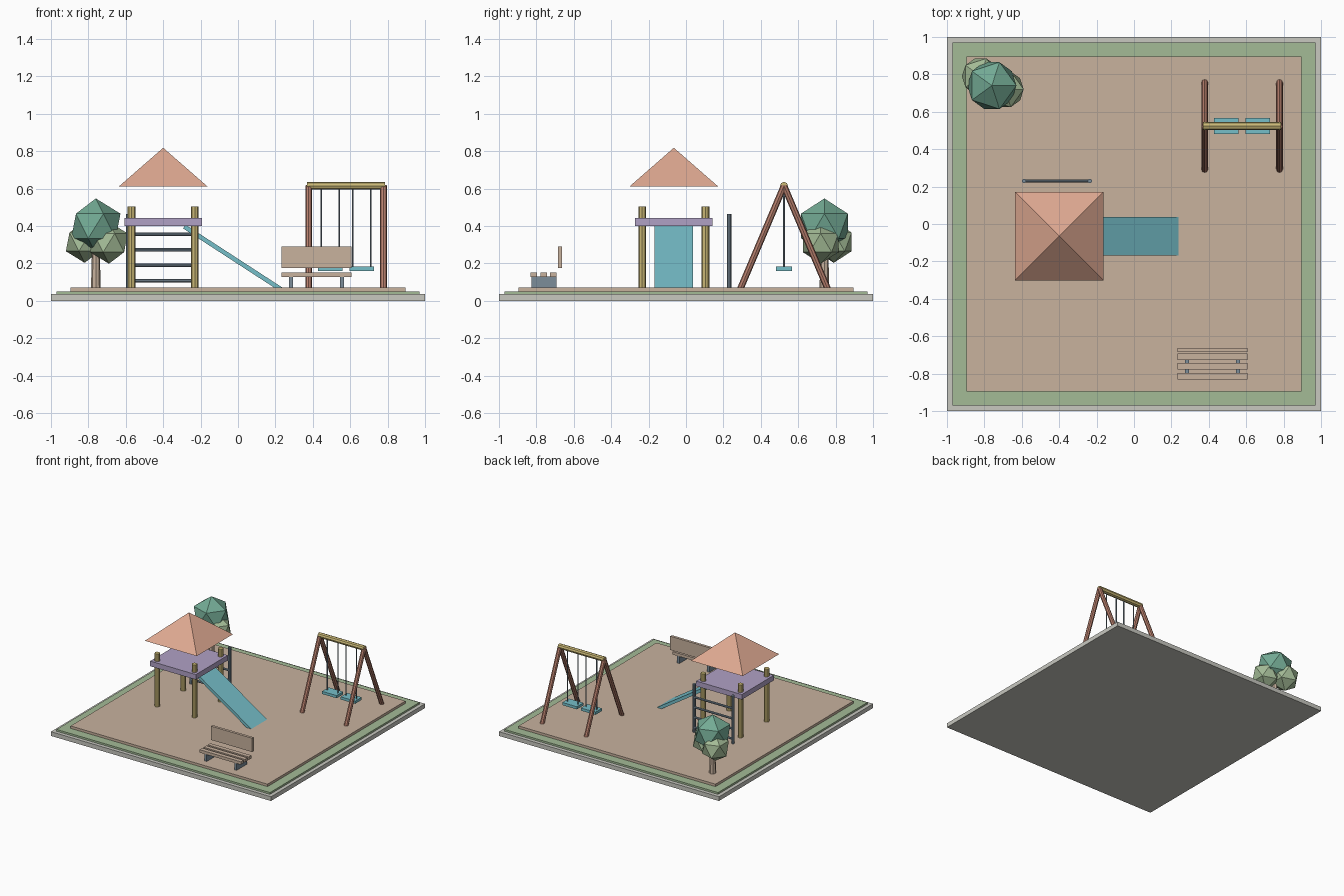
import bpy, bmesh
from math import radians, pi, sqrt
from mathutils import Vector, Matrix

cube = bpy.data.objects.get("Cube")
if cube:
    bpy.data.objects.remove(cube, do_unlink=True)


def material(name, *rgb):
    linear = [(c / 255 / 12.92) if c < 11 else ((c / 255 + 0.055) / 1.055) ** 2.4 for c in rgb]
    mat = bpy.data.materials.new(name)
    mat.use_nodes = True
    mat.diffuse_color = (*linear, 1)
    mat.node_tree.nodes["Principled BSDF"].inputs["Base Color"].default_value = (*linear, 1)
    return mat


concrete = material("concrete", 200, 200, 192)
grass = material("leaf green", 163, 187, 150)
tan = material("tan", 200, 178, 158)
yellow = material("yellow wood", 202, 184, 118)
purple = material("lilac", 176, 161, 197)
terracotta = material("terracotta", 222, 168, 145)
cyan = material("cyan plastic", 118, 191, 201)
brown = material("red brown wood", 184, 128, 110)
steel = material("slate steel", 124, 141, 154)
teal = material("teal green", 115, 170, 148)


def finish(name, bm, mat):
    mesh = bpy.data.meshes.new(name)
    bm.to_mesh(mesh)
    bm.free()
    mesh.materials.append(mat)
    obj = bpy.data.objects.new(name, mesh)
    bpy.context.collection.objects.link(obj)
    return obj


def box(name, mat, center, size, tilt=0):
    """Box about a centre, tilted around the y axis."""
    bm = bmesh.new()
    matrix = (Matrix.Translation(center) @ Matrix.Rotation(tilt, 4, "Y")
              @ Matrix.Diagonal((*size, 1)))
    bmesh.ops.create_cube(bm, size=1, matrix=matrix)
    return finish(name, bm, mat)


def rod(name, mat, start, end, radius, end_radius=None, sides=8):
    """Faceted cylinder or cone between two points."""
    start, end = Vector(start), Vector(end)
    axis = end - start
    turn = axis.to_track_quat("Z", "Y").to_matrix().to_4x4()
    bm = bmesh.new()
    bmesh.ops.create_cone(
        bm, cap_ends=True, segments=sides, radius1=radius,
        radius2=radius if end_radius is None else end_radius, depth=axis.length,
        matrix=Matrix.Translation((start + end) / 2) @ turn)
    return finish(name, bm, mat)


def foliage(name, mat, center, radius):
    bm = bmesh.new()
    bmesh.ops.create_icosphere(bm, subdivisions=1, radius=radius,
                               matrix=Matrix.Translation(center))
    return finish(name, bm, mat)


# Stepped ground
GROUND = 0.07
box("base_slab", concrete, (0, 0, 0.0175), (2, 2, 0.035))
box("grass_layer", grass, (0, 0, 0.0425), (1.94, 1.94, 0.015))
box("sand_layer", tan, (0, 0, 0.06), (1.79, 1.79, 0.02))

# Play tower: posts, deck and floating pyramid roof
TX, TY = -0.4, -0.065
for sx, side in ((-1, "right"), (1, "left")):
    for sy, end in ((-1, "front"), (1, "back")):
        x, y = TX + sx * 0.169, TY + sy * 0.169
        rod(f"tower_post_{end}_{side}", yellow, (x, y, GROUND), (x, y, 0.505), 0.021)
box("tower_deck", purple, (TX, TY, 0.421), (0.415, 0.415, 0.042))

bm = bmesh.new()
bmesh.ops.create_cone(
    bm, cap_ends=True, segments=4, radius1=0.236 * sqrt(2), radius2=0, depth=0.206,
    matrix=Matrix.Translation((TX, TY, 0.715)) @ Matrix.Rotation(pi / 4, 4, "Z"))
finish("tower_roof", bm, terracotta)

# Slide
box("slide", cyan, (-0.024, TY, 0.226), (0.627, 0.205, 0.024), radians(33))

# Ladder behind the tower
LY = 0.23
for x, side in ((-0.588, "right"), (-0.236, "left")):
    rod(f"ladder_rail_{side}", steel, (x, LY, GROUND), (x, LY, 0.465), 0.012)
for i in range(4):
    z = 0.107 + i * 0.083
    rod(f"ladder_rung_{i + 1}", steel, (-0.588, LY, z), (-0.236, LY, z), 0.009)

# Swing frame
SY, TOP = 0.524, 0.615
for x, side in ((0.378, "right"), (0.778, "left")):
    for s, end in ((-1, "front"), (1, "back")):
        rod(f"swing_leg_{end}_{side}", brown, (x, SY + s * 0.233, 0.065), (x, SY, TOP), 0.0175)
rod("swing_bar", yellow, (0.37, SY, TOP), (0.786, SY, TOP), 0.021)

# Swing seats and chains
for x, side in ((0.493, "right"), (0.662, "left")):
    box(f"swing_seat_{side}", cyan, (x, SY, 0.171), (0.132, 0.084, 0.022))
    for s, edge in ((-1, "outer"), (1, "inner")):
        cx = x + s * 0.048
        rod(f"swing_chain_{side}_{edge}", steel, (cx, SY, 0.175), (cx, SY, TOP), 0.0045, sides=6)

# Bench
BX = 0.42
for i in range(3):
    box(f"bench_slat_{i + 1}", tan, (BX, -0.813 + i * 0.052, 0.14), (0.374, 0.035, 0.024))
box("bench_back", tan, (BX, -0.673, 0.233), (0.374, 0.022, 0.113))
for s, side in ((-1, "right"), (1, "left")):
    box(f"bench_leg_{side}", steel, (BX + s * 0.136, -0.76, 0.099), (0.022, 0.134, 0.06))

# Tree
rod("tree_trunk", tan, (-0.76, 0.74, GROUND), (-0.76, 0.74, 0.3), 0.026, 0.02)
foliage("tree_crown", teal, (-0.76, 0.74, 0.4), 0.147)
foliage("tree_foliage_right", grass, (-0.82, 0.79, 0.315), 0.112)
foliage("tree_foliage_left", grass, (-0.69, 0.72, 0.31), 0.112)
